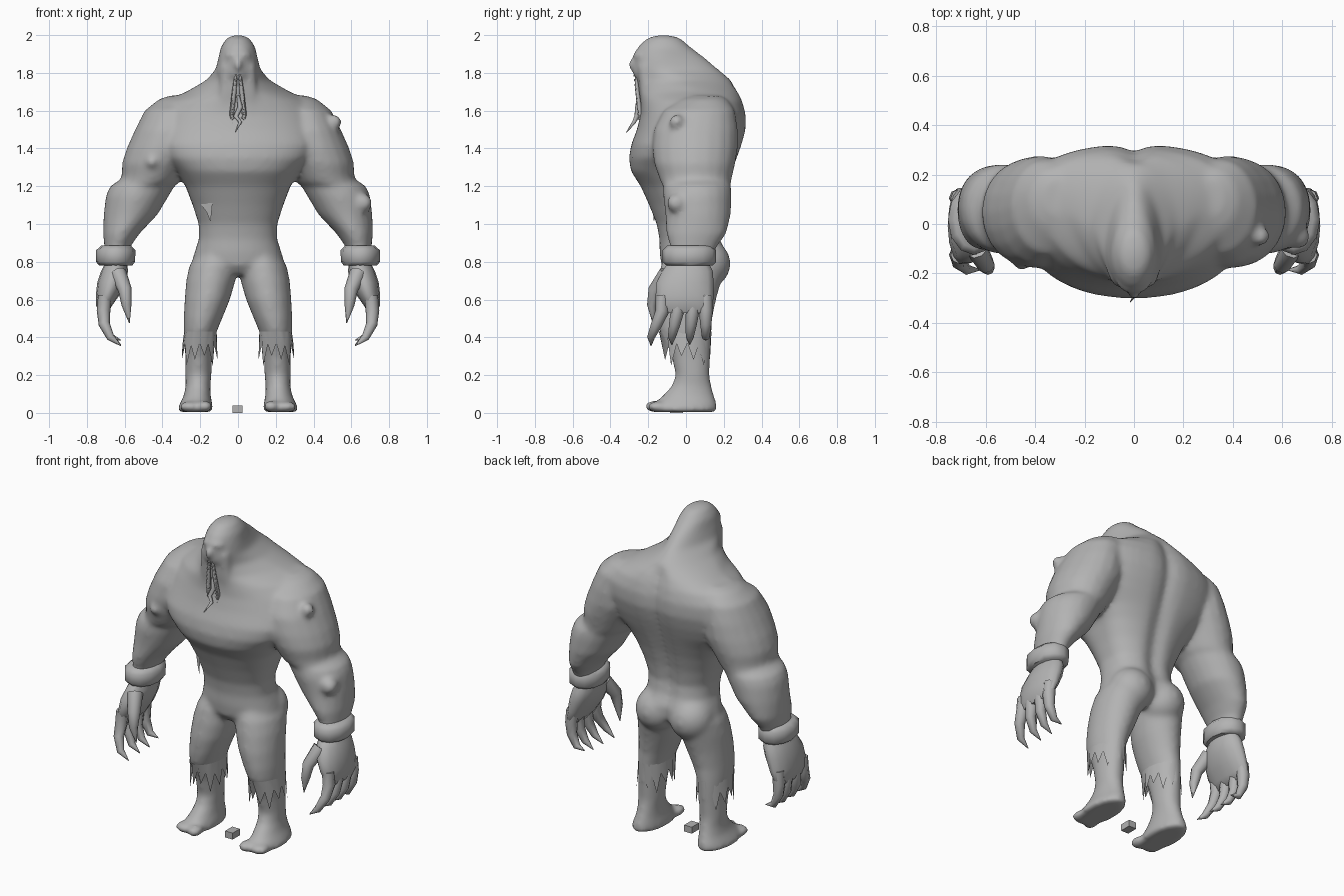
import bpy, bmesh, math
from mathutils import Vector, Matrix

grey = bpy.data.materials.new("stone grey")
grey.diffuse_color = (0.45, 0.45, 0.45, 1)


def finish(name, bm, angle=40):
    bmesh.ops.recalc_face_normals(bm, faces=bm.faces[:])
    me = bpy.data.meshes.new(name)
    bm.to_mesh(me)
    bm.free()
    me.materials.append(grey)
    ob = bpy.data.objects.new(name, me)
    bpy.context.collection.objects.link(ob)
    bpy.ops.object.select_all(action='DESELECT')
    ob.select_set(True)
    bpy.context.view_layer.objects.active = ob
    bpy.ops.object.shade_smooth_by_angle(angle=math.radians(angle))
    return ob


def skin(bm, rings):
    """Bridge rings of points and close both ends."""
    loops = [[bm.verts.new(p) for p in r] for r in rings]
    n = len(loops[0])
    for a, b in zip(loops, loops[1:]):
        for i in range(n):
            j = (i + 1) % n
            bm.faces.new((a[i], a[j], b[j], b[i]))
    bm.faces.new(loops[0])
    bm.faces.new(loops[-1])


def limb(bm, s, rows, n=20):
    """Level rings from rows of z, inner x, outer x, front y, back y."""
    rings = []
    for z, xi, xo, yf, yb in rows:
        t = [2 * math.pi * i / n for i in range(n)]
        rings.append([(s * ((xi + xo) / 2 + (xo - xi) / 2 * math.cos(a)),
                       (yf + yb) / 2 + (yb - yf) / 2 * math.sin(a), z) for a in t])
    skin(bm, rings)


def tube(bm, path, radii, n=8):
    pts = [Vector(p) for p in path]
    rings = []
    for i, p in enumerate(pts):
        d = (pts[min(i + 1, len(pts) - 1)] - pts[max(i - 1, 0)]).normalized()
        u = d.cross(Vector((0, 1, 0.1))).normalized()
        v = d.cross(u)
        rings.append([p + radii[i] * (math.cos(a) * u + math.sin(a) * v)
                      for a in (2 * math.pi * k / n for k in range(n))])
    skin(bm, rings)


def ball(bm, c, r):
    bmesh.ops.create_uvsphere(bm, u_segments=20, v_segments=12, radius=1,
                              matrix=Matrix.Translation(c) @ Matrix.Diagonal((*r, 1)))


body = bmesh.new()

# head, hump and torso:
# z, half width, front y, widest y, back y, front and back roundness
torso = [(2.0, .025, -.15, -.12, -.09, 1, 1), (1.985, .06, -.205, -.12, -.03, 1, 1),
         (1.94, .09, -.255, -.12, .02, 1, 1), (1.88, .104, -.275, -.13, .1, 1, 1.3),
         (1.82, .118, -.275, -.11, .17, 1, 1.3), (1.76, .17, -.258, -.01, .24, 1.4, 1),
         (1.70, .275, -.25, .05, .285, 1.6, .8), (1.65, .38, -.24, .06, .305, 1.3, .65),
         (1.58, .42, -.24, .04, .322, 1, .5), (1.50, .43, -.26, .02, .322, .8, .5),
         (1.42, .425, -.29, 0, .30, .65, .5), (1.35, .39, -.302, 0, .275, .6, .5),
         (1.28, .325, -.292, 0, .25, .6, .55), (1.20, .278, -.24, 0, .222, .7, .6),
         (1.10, .24, -.195, 0, .195, .8, .7), (1.0, .208, -.155, 0, .18, .85, .75),
         (.92, .207, -.14, .01, .192, .85, .75), (.85, .23, -.14, .03, .225, .9, .7),
         (.78, .248, -.13, .03, .22, 1, .7), (.73, .2, -.09, .03, .15, 1, .8)]
rings = []
for z, rx, yf, ym, yb, ef, eb in torso:
    ring = []
    for i in range(48):
        a = 2 * math.pi * i / 48
        c, q = math.cos(a), math.sin(a)
        if q > 0:
            # spine groove
            groove = .03 * math.exp(-(rx * c / .05) ** 2) if z < 1.72 else 0
            y = ym + (yb - ym) * q ** eb - groove
        else:
            y = ym + (yf - ym) * abs(q) ** ef
        ring.append((rx * c, y, z))
    rings.append(ring)
skin(body, rings)

# brow, nose and chin
ball(body, (0, -.248, 1.895), (.07, .035, .02))
ball(body, (0, -.28, 1.845), (.022, .028, .035))
ball(body, (0, -.255, 1.80), (.05, .025, .03))

for s in (-1, 1):
    # seat
    ball(body, (s * .115, .105, .79), (.13, .132, .13))
    # jaw folds hanging beside the mouth
    tube(body, [(s * .06, -.22, 1.84), (s * .062, -.208, 1.72), (s * .075, -.195, 1.6),
                (s * .09, -.19, 1.5)], [.036, .038, .036, .02])
    # shoulder, upper arm and forearm
    limb(body, s, [(1.68, .25, .36, .03, .18), (1.66, .2, .42, -.03, .22),
                   (1.6, .2, .495, -.12, .26), (1.5, .2, .545, -.17, .275),
                   (1.4, .2, .59, -.18, .275), (1.32, .25, .615, -.17, .262),
                   (1.25, .295, .615, -.145, .245), (1.21, .32, .635, -.13, .238)])
    limb(body, s, [(1.25, .36, .60, -.08, .2), (1.2, .335, .678, -.12, .24),
                   (1.15, .365, .70, -.122, .243), (1.05, .425, .712, -.11, .238),
                   (.95, .52, .715, -.105, .215),
                   (.88, .57, .708, -.085, .165), (.80, .585, .70, -.08, .13)])
    # leg and foot
    limb(body, s, [(.86, .03, .2, -.1, .19), (.78, .003, .258, -.135, .22),
                   (.70, .013, .275, -.15, .188), (.6, .042, .283, -.16, .16),
                   (.5, .083, .288, -.155, .14), (.43, .112, .288, -.142, .137),
                   (.36, .132, .283, -.10, .133), (.3, .136, .28, -.078, .13),
                   (.2, .14, .28, -.055, .125), (.145, .146, .277, -.075, .135),
                   (.09, .144, .288, -.125, .15), (.055, .137, .305, -.165, .162),
                   (.03, .132, .318, -.185, .166), (.004, .132, .318, -.19, .165)])
    ball(body, (s * .175, -.165, .034), (.04, .056, .032))
    ball(body, (s * .255, -.15, .032), (.058, .055, .03))

# warts on arms and cheek
for c, r in [((-.455, -.155, 1.33), .034), ((.51, -.05, 1.54), .04),
             ((.66, -.05, 1.11), .052), ((-.095, -.19, 1.81), .02)]:
    ball(body, c, (r, r, r))

ob = finish("body", body)
m = ob.modifiers.new("fuse", 'REMESH')
m.mode = 'VOXEL'
m.voxel_size = .013
m.use_smooth_shade = True
m = ob.modifiers.new("soften", 'SMOOTH')
m.factor = .5
m.iterations = 14

for s, side in ((-1, "right"), (1, "left")):
    # wrist cuff
    bm = bmesh.new()
    limb(bm, s, [(.78, .56, .735, -.105, .14), (.80, .545, .752, -.125, .16),
                 (.86, .543, .752, -.125, .16), (.885, .565, .725, -.1, .14)], 12)
    finish(side + "_cuff", bm, 50)

    # hand with clawed fingers and thumb
    bm = bmesh.new()
    limb(bm, s, [(.82, .59, .69, -.08, .11), (.75, .582, .725, -.13, .145),
                 (.69, .595, .745, -.16, .15), (.62, .63, .753, -.165, .15),
                 (.57, .665, .752, -.15, .145), (.53, .69, .735, -.12, .12)], 14)
    for y0, y1, z1 in ((-.125, -.185, .355), (-.045, -.075, .36),
                       (.035, .02, .36), (.105, .105, .385)):
        ym = (y0 + y1) / 2
        tube(bm, [(s * .705, y0, .62), (s * .712, y0, .54), (s * .708, ym, .47),
                  (s * .675, y1, .40), (s * .62, y1, z1)], [.036, .036, .03, .021, .002])
    tube(bm, [(s * .635, -.1, .74), (s * .598, -.165, .65), (s * .59, -.18, .57),
              (s * .575, -.175, .475)], [.045, .036, .026, .002])
    finish(side + "_hand", bm, 60)

    # ragged trouser hem
    bm = bmesh.new()
    n, top, low = 24, [], []
    for i in range(n):
        a = 2 * math.pi * i / n
        c, q = math.cos(a), math.sin(a)
        z = (.37, .28, .355, .25, .365, .30)[i % 6]
        top.append(bm.verts.new((s * (.199 + .086 * c), -.004 + .139 * q, .43)))
        w = .098 if z < .34 else .09
        low.append(bm.verts.new((s * (.203 + w * c), .008 + (w + .025) * q, z)))
    for i in range(n):
        j = (i + 1) % n
        bm.faces.new((top[i], top[j], low[j], low[i]))
    finish(side + "_trouser_hem", bm, 120)

    # row of teeth down one side of the long mouth
    bm = bmesh.new()
    for k in range(12):
        t = k / 11
        x, y, z = .004 + .022 * math.sin(t * 2.4), -.272 + .03 * t, 1.79 - .28 * t
        bmesh.ops.create_cone(bm, cap_ends=True, segments=5, radius1=.008, radius2=.001, depth=.02,
                              matrix=Matrix.Translation((s * x, y, z))
                              @ Matrix.Rotation(-s * math.pi / 2.6, 4, 'Y'))
    tube(bm, [(s * .008, -.265, 1.82), (s * .02, -.258, 1.70), (s * .034, -.24, 1.58),
              (s * .026, -.238, 1.49)], [.006, .012, .012, .003], 6)
    finish(side + "_teeth", bm, 60)

# wavy tongue
bm = bmesh.new()
tube(bm, [(0, -.25, 1.68), (.012, -.255, 1.62), (-.012, -.26, 1.57), (.012, -.275, 1.54),
          (-.015, -.315, 1.485)], [.008, .014, .013, .01, .002])
finish("tongue", bm, 60)

# torn flap of cloth on the belly
bm = bmesh.new()
bm.faces.new([bm.verts.new(p) for p in ((-.2, -.125, 1.11), (-.135, -.18, 1.11),
                                       (-.145, -.17, 1.01), (-.165, -.16, 1.06))])
finish("torn_flap", bm)

# small block between the feet
bm = bmesh.new()
bmesh.ops.create_cube(bm, size=1, matrix=Matrix.Translation((-.003, -.05, .02))
                      @ Matrix.Diagonal((.052, .07, .04, 1)))
finish("ground_block", bm, 10)
